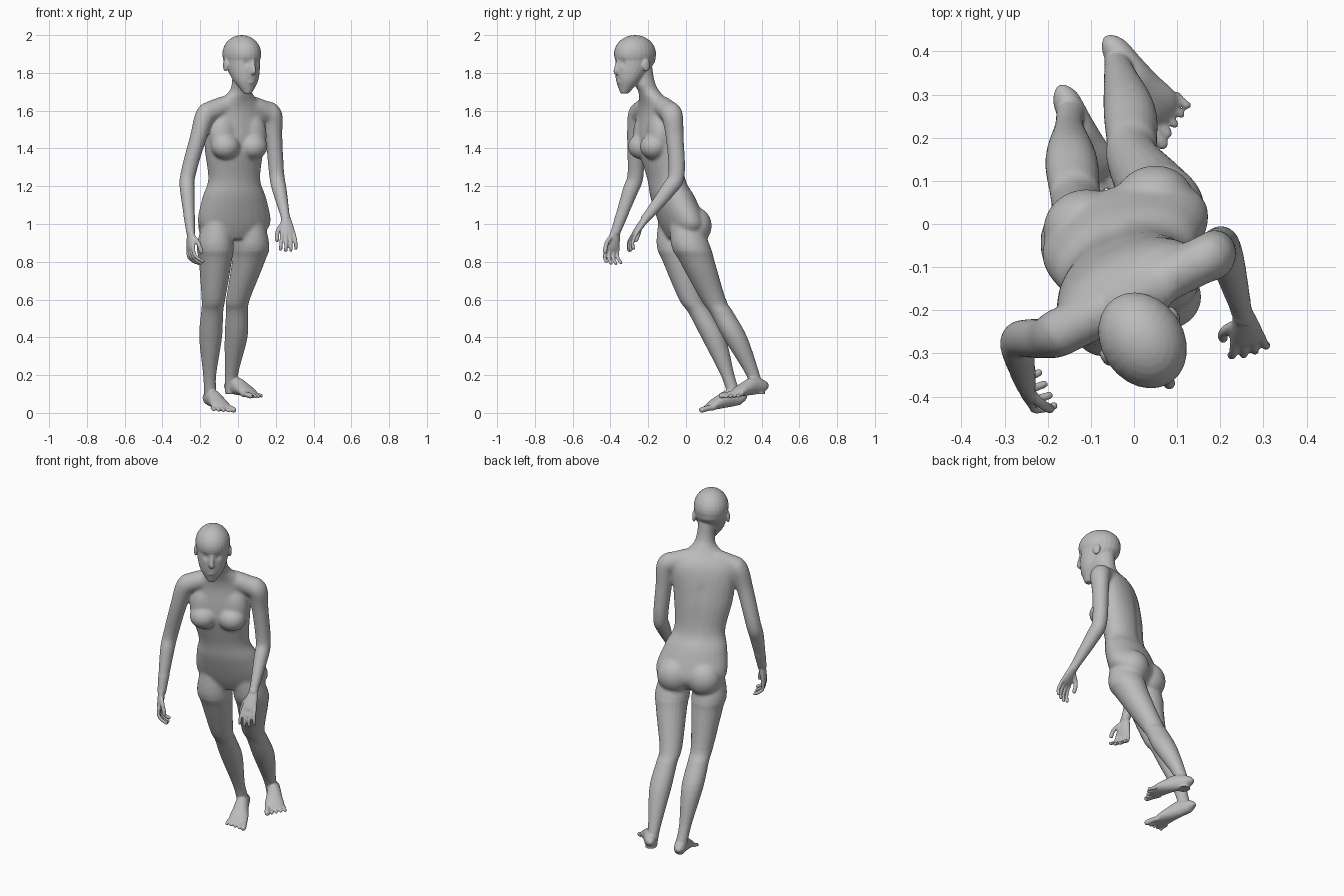
import bpy, bmesh, math
from mathutils import Vector, Matrix

cube = bpy.data.objects.get("Cube")
if cube:
    bpy.data.objects.remove(cube)

UP = Vector((0, 0, 1))
ACROSS = Vector((1, 0, 0))
bm = bmesh.new()


def twist(z):
    """Turn of the body about the vertical, growing from hips to head."""
    return math.radians(19 + max(0, z - 1.2) * 21)


def place(base, side, front, z):
    """Point sideways and forwards of a base, following the twist at its height."""
    a = twist(z)
    return Vector((base[0] + side * math.cos(a) + front * math.sin(a),
                   base[1] + side * math.sin(a) - front * math.cos(a), z))


def spline(rows, steps=5):
    """Smooth curve through section rows."""
    rows = [rows[0], *rows, rows[-1]]
    out = []
    for before, start, end, after in zip(rows, rows[1:], rows[2:], rows[3:]):
        for k in range(steps):
            t = k / steps
            out.append([q + t / 2 * (r - p + t * (2 * p - 5 * q + 4 * r - s
                                                  + t * (3 * q - p - 3 * r + s)))
                        for p, q, r, s in zip(before, start, end, after)])
    return out + [rows[-1]]


def loft(rows, ref=None, sides=24):
    """Skin x, y, z, width, depth rows; level rings, or across the path if ref is given."""
    rows = spline(rows)
    points = [Vector(row[:3]) for row in rows]
    last = len(points) - 1
    rings = []
    for i, (point, row) in enumerate(zip(points, rows)):
        if ref is None:
            u = Matrix.Rotation(twist(point.z), 3, 'Z') @ ACROSS
            v = UP.cross(u)
        else:
            along = (points[min(i + 1, last)] - points[max(i - 1, 0)]).normalized()
            u = (ref - along * ref.dot(along)).normalized()
            v = along.cross(u)
        angles = [math.tau * k / sides for k in range(sides)]
        rings.append([bm.verts.new(point + u * row[3] * math.cos(a) + v * row[4] * math.sin(a))
                      for a in angles])
    for lower, upper in zip(rings, rings[1:]):
        for k in range(sides):
            n = (k + 1) % sides
            bm.faces.new((lower[k], lower[n], upper[n], upper[k]))
    bm.faces.new(rings[0][::-1])
    bm.faces.new(rings[-1])


def tube(points, radii, ref=None, depth=1.0, sides=24):
    loft([(*point, r, r * depth) for point, r in zip(points, radii)], ref, sides)


def digit(points, r, ref):
    """Finger or toe with a rounded tip."""
    tip = points[-1]
    ahead = (tip - points[-2]).normalized() * r
    tube([*points, tip + ahead * .7, tip + ahead],
         [r] * len(points) + [r * .7, r * .2], ref, sides=12)


def ball(pos, radii):
    matrix = (Matrix.Translation(pos) @ Matrix.Rotation(twist(pos.z), 4, 'Z')
              @ Matrix.Diagonal((*radii, 1)))
    bmesh.ops.create_uvsphere(bm, u_segments=24, v_segments=16, radius=1, matrix=matrix)


# Torso and neck
loft([(-.02, -.02, .92, .12, .07), (-.02, -.02, 1, .2, .11), (-.02, -.07, 1.14, .175, .11),
      (-.02, -.105, 1.24, .143, .094), (-.02, -.14, 1.42, .167, .104),
      (-.01, -.15, 1.6, .17, .08), (.01, -.19, 1.69, .07, .057),
      (.02, -.22, 1.75, .05, .057), (.02, -.24, 1.86, .05, .06)])

# Shoulder girdle
girdle = [place((0, -.165), s * .1, 0, 1.63 - s * s * .0125) for s in range(-2, 3)]
tube(girdle, [.055] * len(girdle), UP)

# Breasts with the chest above them, and buttocks
CHEST, PELVIS = (-.02, -.14), (-.025, -.01)
for s in (-1, 1):
    ball(place(CHEST, s * .08, .07, 1.41), (.077, .072, .068))
    ball(place(CHEST, s * .085, .048, 1.47), (.078, .058, .12))
    ball(place(PELVIS, s * .085, -.03, .99), (.097, .09, .1))

# Cranium, and the jaw from chin to temples: height, forward shift, width, depth
HEAD = (.02, -.27)
ball(place(HEAD, 0, 0, 1.9), (.096, .118, .1))
loft([(*place(HEAD, 0, front, z), width, depth) for z, front, width, depth in (
    (1.69, .065, .02, .02), (1.75, .045, .062, .058), (1.8, .025, .08, .085),
    (1.86, 0, .09, .112), (1.9, 0, .09, .11))])

# Nose, lips and ears
tube([place(HEAD, 0, front, z) for front, z in ((.105, 1.87), (.118, 1.81), (.11, 1.8))],
     (.009, .014, .012), ACROSS, sides=12)
for z in (1.75, 1.763):
    ball(place(HEAD, 0, .097, z), (.022, .01, .009))
for s in (-1, 1):
    ball(place(HEAD, s * .094, -.012, 1.84), (.01, .022, .033))

# Legs: shared heights and thicknesses, one path each
heights = (1.1, .9, .8, .6, .53, .4, .2, .1)
girths = (.05, .095, .086, .062, .058, .06, .034, .033)
left_path = ((.06, -.03), (.07, .02), (.055, .06), (0, .145),
             (-.005, .19), (-.01, .26), (-.035, .355), (-.035, .385))
right_path = ((-.11, -.08), (-.12, -.055), (-.12, -.03), (-.13, .03),
              (-.137, .075), (-.145, .145), (-.15, .22), (-.147, .255))
for path in (left_path, right_path):
    tube([(x, y, z) for (x, y), z in zip(path, heights)], girths, depth=1.08)


def foot(heel, toe, inner):
    """Foot on a sloping sole; inner is the side of the big toe."""
    heel, toe = Vector(heel), Vector(toe)
    run = toe - heel
    across = UP.cross(run).normalized() * inner

    def at(along, height, side=0):
        return heel + run * along + UP * height + across * side

    loft([(*at(along, height), width, height) for along, width, height in (
        (-.02, .012, .02), (.05, .03, .034), (.3, .037, .046), (.5, .044, .038),
        (.7, .053, .025), (.85, .04, .01))], across)
    for j in range(5):
        r = .0095 if j else .015
        side = .04 - j * .024
        digit([at(.7, .015, side * .9), at(.85, r + .003, side),
               at(.99 - j * .035, r, side * 1.04)], r, across)


foot((-.055, .42, .105), (.1, .21, .075), -1)
foot((-.165, .305, .045), (-.06, .065, 0), 1)

# Arms: shared thicknesses, one path each
arm_girths = (.047, .054, .045, .041, .039, .023)
left_arm = ((.13, -.1, 1.6), (.18, -.075, 1.58), (.19, -.06, 1.46),
            (.205, -.05, 1.26), (.22, -.095, 1.18), (.255, -.22, 1.02))
right_arm = ((-.12, -.225, 1.6), (-.17, -.25, 1.58), (-.21, -.265, 1.46),
             (-.265, -.267, 1.26), (-.268, -.297, 1.17), (-.25, -.375, .95))
for path in (left_arm, right_arm):
    tube(path, arm_girths, ACROSS, depth=1.07)


def hand(wrist, ahead, thumb, turn, curl):
    """Relaxed hand; thumb is the thumb side and turn picks the palm side."""
    wrist, ahead, thumb = Vector(wrist), Vector(ahead).normalized(), Vector(thumb)
    thumb = (thumb - ahead * thumb.dot(ahead)).normalized()
    palm = ahead.cross(thumb) * turn

    def at(along, side, inward):
        return wrist + ahead * along + thumb * side + palm * inward

    loft([(*at(along, 0, 0), width, depth) for along, width, depth in (
        (-.02, .024, .019), (.04, .036, .018), (.08, .04, .014), (.1, .03, .007))], thumb)
    for i, length in enumerate((.92, 1, .94, .78)):
        side = .0325 - i * .0217
        reach = .07 * length * (1.2 - curl)
        knuckle = .1 + .02 * length
        digit([at(.075, side, 0), at(knuckle, side * 1.15, .004),
               at(knuckle + reach * .6, side * 1.25, .035 * curl),
               at(knuckle + reach, side * 1.3, .08 * curl)], .0095, thumb)
    digit([at(.02, .02, .005), at(.05, .043, .018), at(.08, .052, .03), at(.105, .053, .036)],
          .0118, palm)


hand(left_arm[-1], (.1, -.58, -.8), (-1, -.25, 0), 1, .4)
hand(right_arm[-1], (0, -.2, -1), (.4, -.9, 0), -1, .65)

# Fuse the parts into one skin
bmesh.ops.recalc_face_normals(bm, faces=bm.faces[:])
mesh = bpy.data.meshes.new("body")
bm.to_mesh(mesh)
bm.free()
body = bpy.data.objects.new("body", mesh)
bpy.context.collection.objects.link(body)
bpy.context.view_layer.objects.active = body
body.select_set(True)
fuse = body.modifiers.new("fuse", 'REMESH')
fuse.mode = 'VOXEL'
fuse.voxel_size = .005
bpy.ops.object.modifier_apply(modifier="fuse")

# Blend the trunk and arm joints, and soften the rest lightly
trunk = body.vertex_groups.new(name="trunk")
trunk.add([v.index for v in body.data.vertices
           if .86 < v.co.z < 1.67 and (v.co.z > 1.05 or v.co.y > -.2)], 1, 'REPLACE')
for name, rounds, group in (("blend", 45, "trunk"), ("soften", 4, "")):
    smooth = body.modifiers.new(name, 'SMOOTH')
    smooth.factor = .5
    smooth.iterations = rounds
    smooth.vertex_group = group
    bpy.ops.object.modifier_apply(modifier=name)

# Eye sockets and spine hollow: place, depth, reach
dents = [(place(HEAD, s * .036, .1, 1.852), .008, .017) for s in (-1, 1)]
dents += [(place((-.02, -.105 - k * .003), 0, -.095, 1.2 + k * .02), .002, .025)
          for k in range(16)]
bm = bmesh.new()
bm.from_mesh(body.data)
bm.normal_update()
for v in bm.verts:
    v.co -= v.normal * sum(deep * math.exp(-((v.co - spot).length / reach) ** 2)
                           for spot, deep, reach in dents)
bm.to_mesh(body.data)
bm.free()

# Plain grey skin
grey = bpy.data.materials.new("plain_grey")
grey.use_nodes = True
tone = (.5, .5, .5, 1)
grey.diffuse_color = tone
grey.node_tree.nodes["Principled BSDF"].inputs["Base Color"].default_value = tone
body.data.materials.clear()
body.data.materials.append(grey)
bpy.ops.object.shade_smooth_by_angle(angle=math.radians(50))
